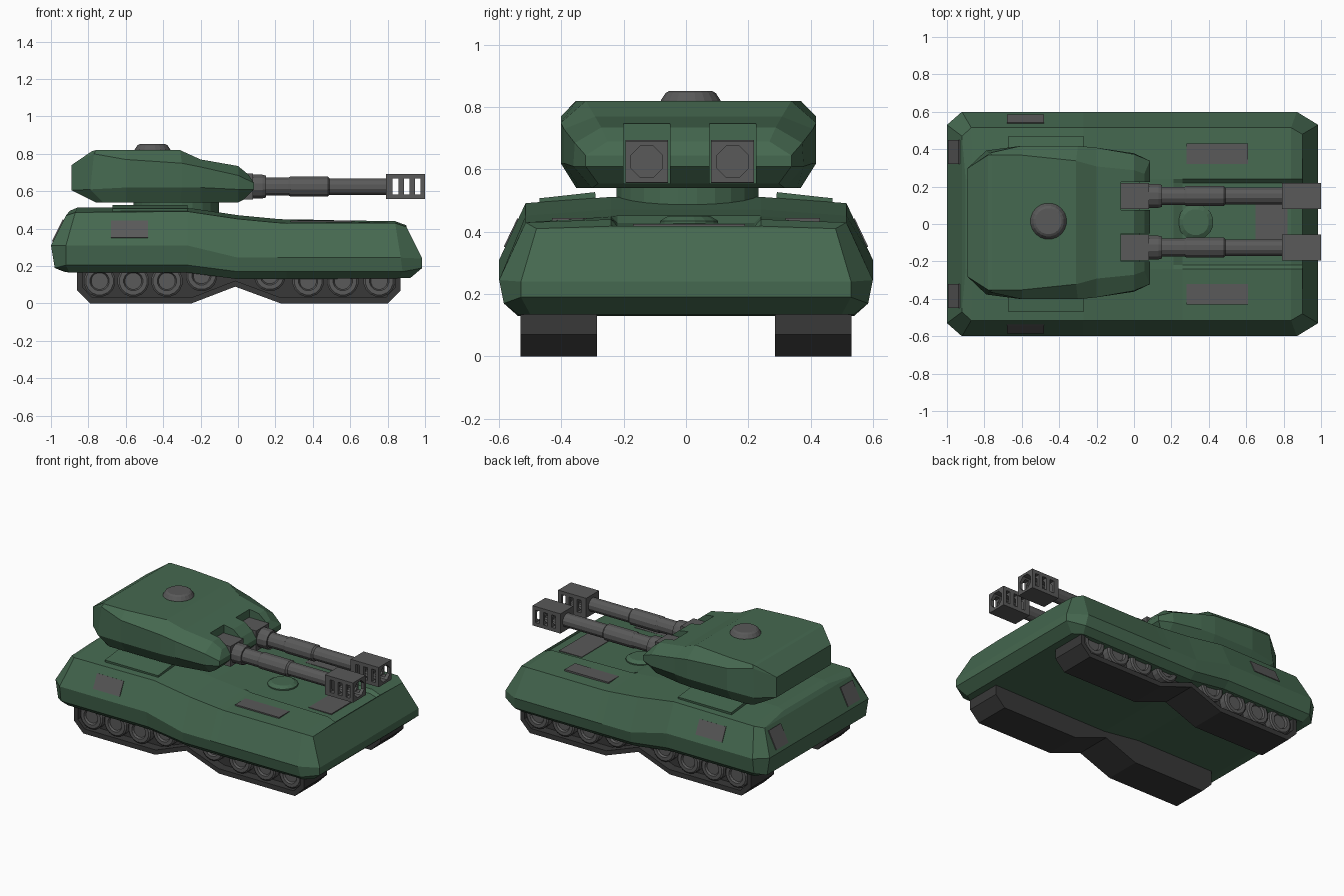
import bpy, bmesh
from math import pi, atan2
from mathutils import Matrix, Vector

if "Cube" in bpy.data.objects:
    bpy.data.objects.remove(bpy.data.objects["Cube"])


def material(name, rgb):
    m = bpy.data.materials.new(name)
    m.diffuse_color = (*rgb, 1)
    m.use_nodes = True
    m.node_tree.nodes["Principled BSDF"].inputs["Base Color"].default_value = m.diffuse_color
    return m


GREEN = material("green_paint", (0.06, 0.14, 0.08))
GREY = material("grey_metal", (0.10, 0.10, 0.10))
DARK = material("dark_track", (0.04, 0.04, 0.04))


def finish(name, bm, mat):
    bmesh.ops.recalc_face_normals(bm, faces=bm.faces)
    me = bpy.data.meshes.new(name)
    bm.to_mesh(me)
    bm.free()
    me.materials.append(mat)
    ob = bpy.data.objects.new(name, me)
    bpy.context.collection.objects.link(ob)
    return ob


def box(name, centre, size, mat=GREY, rot=0, axis='X'):
    bm = bmesh.new()
    m = Matrix.Translation(centre) @ Matrix.Rotation(rot, 4, axis) @ Matrix.Diagonal((*size, 1))
    bmesh.ops.create_cube(bm, size=1, matrix=m)
    return finish(name, bm, mat)


def lathe(name, centre, profile, axis='Z', sides=16, mat=GREY):
    """Turn (radius, height) points about an axis, with flat end caps."""
    turn = {'X': Matrix.Rotation(pi / 2, 4, 'Y'), 'Y': Matrix.Rotation(-pi / 2, 4, 'X'),
            'Z': Matrix.Identity(4)}[axis]
    bm = bmesh.new()
    rings = []
    for r, h in profile:
        ring = []
        for i in range(sides):
            v = Matrix.Rotation(2 * pi * (i + 0.5) / sides, 4, 'Z') @ Vector((r, 0, h))
            ring.append(bm.verts.new(Vector(centre) + turn @ v))
        rings.append(ring)
    for a, b in zip(rings, rings[1:]):
        for i in range(sides):
            j = (i + 1) % sides
            bm.faces.new((a[i], a[j], b[j], b[i]))
    bm.faces.new(rings[0])
    bm.faces.new(rings[-1])
    return finish(name, bm, mat)


def prism(name, outline, y0, y1, mat):
    """Extrude an (x, z) outline along y."""
    bm = bmesh.new()
    a, b = [[bm.verts.new((x, y, z)) for x, z in outline] for y in (y0, y1)]
    bm.faces.new(a)
    bm.faces.new(b)
    for i in range(len(a)):
        j = (i + 1) % len(a)
        bm.faces.new((a[i], a[j], b[j], b[i]))
    return finish(name, bm, mat)


def loft(name, sections, cap_steps, mat, y_shift=0):
    """Loft half sections, mirrored in y, and close the ends with strips."""
    bm = bmesh.new()
    halves = [[[bm.verts.new((x, s * y + y_shift, z)) for x, y, z in sec] for s in (1, -1)]
              for sec in sections]
    rings = [h + m[::-1] for h, m in halves]
    n = len(rings[0])
    for a, b in zip(rings, rings[1:]):
        for i in range(n):
            j = (i + 1) % n
            bm.faces.new((a[i], a[j], b[j], b[i]))
    for h, m in (halves[0], halves[-1]):
        for i in range(cap_steps):
            bm.faces.new((h[i], h[i + 1], m[i + 1], m[i]))
        if len(h) > cap_steps + 1:
            bm.faces.new(h[cap_steps:] + m[cap_steps:][::-1])
    return finish(name, bm, mat)


def cut(ob, cutter):
    mod = ob.modifiers.new("cut", 'BOOLEAN')
    mod.operation = 'DIFFERENCE'
    mod.object = cutter
    bpy.context.view_layer.objects.active = ob
    bpy.ops.object.modifier_apply(modifier=mod.name)
    bpy.data.objects.remove(cutter, do_unlink=True)


# Hull: faceted body with a shallow centre channel at the nose
def hull_section(x, zb, zm, zt, drop=0.0):
    return [(x, .54, zb), (x, .585, zb + .04), (x, .6, zm),
            (x, .515, zt - .02), (x, .24, zt), (x, .22, zt - drop)]


hull = [
    [(-.93, .50, .17), (-.98, .53, .19), (-1, .53, .31),
     (-.92, .47, .47), (-.90, .24, .495), (-.90, .22, .495)],
    [(-.90, .54, .165), (-.92, .585, .205), (-.92, .6, .31),
     (-.87, .515, .487), (-.86, .24, .512), (-.86, .22, .512)],
    hull_section(-.27, .165, .31, .512),
    hull_section(0, .13, .245, .472),
    hull_section(.21, .13, .245, .452),
    hull_section(.26, .13, .245, .449, .02),
    [(.86, .54, .135), (.88, .585, .17), (.87, .6, .245),
     (.84, .515, .43), (.84, .24, .44), (.84, .22, .418)],
    [(.92, .5, .135), (.985, .53, .19), (.985, .53, .24),
     (.9, .48, .41), (.9, .24, .418), (.9, .22, .40)],
]
loft("hull", hull, 3, GREEN)

# Deck fittings
lathe("driver_hatch", (.33, .01, .40), [(.095, 0), (.095, .035), (.07, .05)], mat=GREEN)
box("nose_panel", (.735, .01, .417), (.17, .36, .016))
for s, side in ((1, "left"), (-1, "right")):
    box(f"{side}_deck_plate", (-.47, s * .38, .505), (.40, .18, .025), GREEN, -s * .11)
    box(f"{side}_deck_vent", (.445, s * .375, .436), (.33, .11, .016))
    box(f"{side}_side_panel", (-.58, s * .558, .395), (.2, .012, .10), GREY, s * atan2(.085, .177))
    box(f"{side}_rear_panel", (-.957, s * .385, .387), (.02, .13, .13), GREY, .46, 'Y')

# Tracks with recessed road wheels
outer = [(-.86, .19), (-.86, .07), (-.79, 0), (-.25, 0), (-.015, .09), (.23, 0),
         (.80, 0), (.87, .07), (.87, .17), (0, .19)]
inner = [(-.83, .30), (-.83, .085), (-.78, .033), (-.245, .033), (-.015, .122), (.225, .033),
         (.79, .033), (.84, .085), (.84, .30)]
wheels = [(-.74, .12), (-.56, .12), (-.38, .12), (-.195, .15),
          (.17, .15), (.375, .12), (.56, .12), (.755, .12)]
for s, side in ((1, "left"), (-1, "right")):
    track = prism(f"{side}_track", outer, s * .285, s * .532, DARK)
    cut(track, prism("recess_cutter", inner, s * .47, s * .6, DARK))
    for i, (x, z) in enumerate(wheels):
        prof = [(.085, .46), (.085, .515), (.075, .523), (.052, .523), (.045, .51)]
        lathe(f"{side}_wheel_{i + 1}", (x, 0, z), [(r, s * h) for r, h in prof], 'Y', mat=GREY)

# Turret and its neck
turret = [
    [(-.76, .34, .54), (-.89, .29, .605), (-.89, .29, .74), (-.78, .36, .815)],
    [(-.72, .36, .54), (-.79, .385, .61), (-.77, .372, .80), (-.76, .362, .82)],
    [(-.6, .36, .54), (-.6, .41, .62), (-.6, .41, .77), (-.6, .36, .82)],
    [(-.31, .36, .54), (-.3, .41, .62), (-.3, .41, .75), (-.31, .33, .82)],
    [(-.2, .35, .54), (-.2, .40, .62), (-.2, .40, .73), (-.2, .30, .77)],
    [(0, .31, .54), (0, .37, .61), (0, .365, .685), (0, .28, .735)],
    [(.03, .29, .555), (.085, .33, .61), (.085, .33, .645), (.055, .26, .69)],
]
turret_ob = loft("turret", turret, 3, GREEN, .008)
lathe("turret_neck", (-.33, .005, .45), [(.23, 0), (.23, .1)], sides=24, mat=GREEN)
lathe("cupola", (-.457, .015, .80), [(.097, 0), (.097, .022), (.082, .045), (.07, .052)], sides=20)

# Twin guns set in slots in the turret front
ZG = .625
for y, side in ((.15, "left"), (-.126, "right")):
    cut(turret_ob, box("slot_cutter", (.065, y, .73), (.27, .148, .35)))
    box(f"{side}_mantlet", (.005, y, ZG), (.15, .138, .138))
    lathe(f"{side}_barrel", (0, y, ZG),
          [(.066, .07), (.066, .13), (.06, .15), (.05, .15), (.05, .27), (.055, .28),
           (.055, .48), (.046, .49), (.046, .81)], 'X', 12)
    muzzle = box(f"{side}_muzzle_brake", (.895, y, ZG), (.21, .138, .134))
    cut(muzzle, lathe("bore_cutter", (0, y, ZG), [(.055, .815), (.055, 1.05)], 'X', 8))
    for x in (.842, .902, .962):
        cut(muzzle, box("slit_cutter", (x, y, ZG), (.03, .3, .085)))
